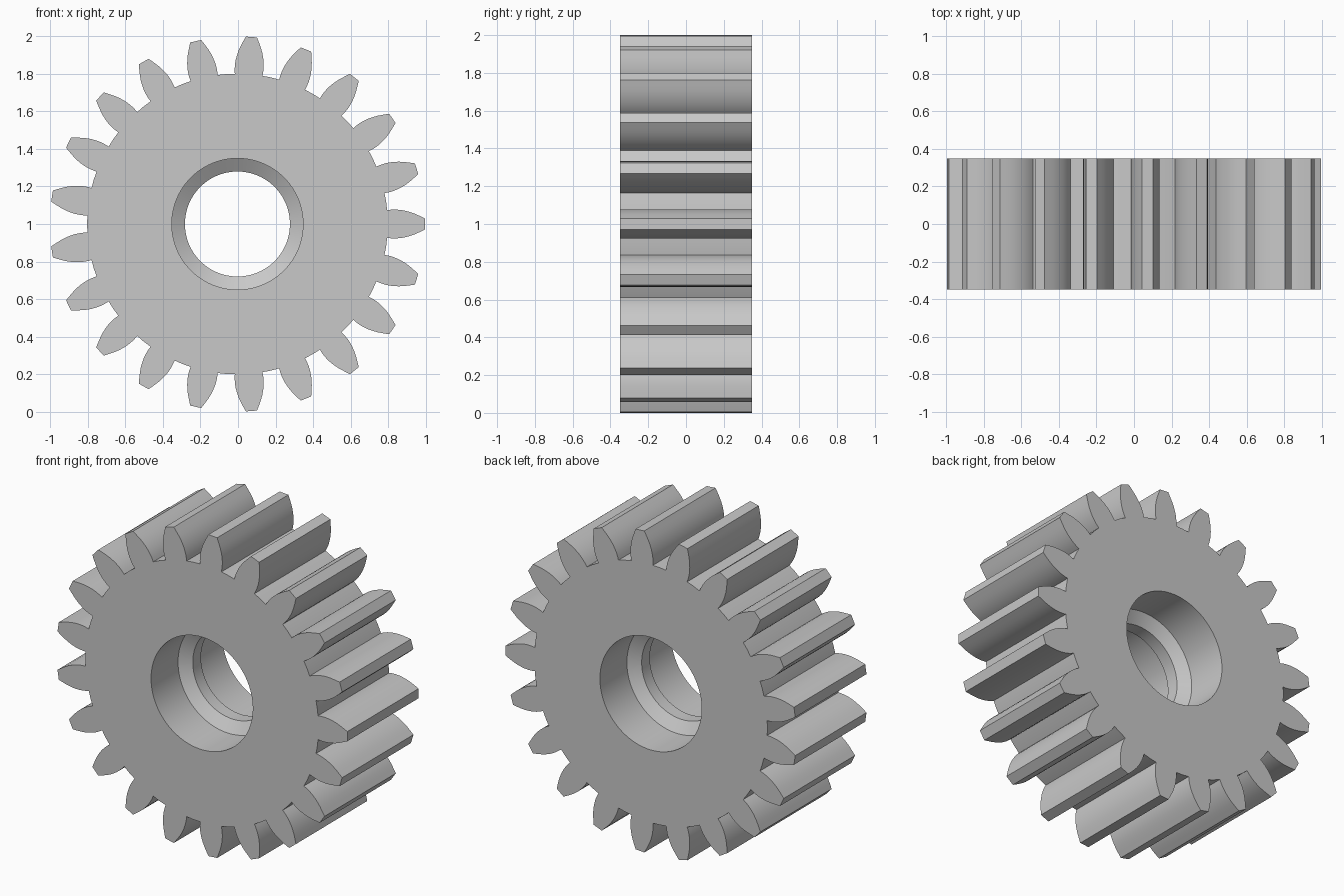
import bpy, bmesh, math

if "Cube" in bpy.data.objects:
    bpy.data.objects.remove(bpy.data.objects["Cube"])

TEETH = 21
HALF_WIDTH = 0.35
ROOT = 0.802
SHIFT_X = -0.003
# tooth flank: (distance from axis, half thickness)
FLANK = [(0.798, 0.074), (0.82, 0.0765), (0.845, 0.077), (0.87, 0.075), (0.895, 0.0705),
         (0.92, 0.064), (0.945, 0.055), (0.97, 0.044), (1.0, 0.03)]
# bore: (position along the axis, radius), wide at both ends with a bevelled lip between
BORE = [(-0.35, 0.35), (-0.085, 0.35), (-0.04, 0.28),
        (0.04, 0.28), (0.085, 0.35), (0.35, 0.35)]
BORE_SEGMENTS = 96


def gear_outline():
    points = []
    for i in range(TEETH):
        a = math.tau * i / TEETH
        ca, sa = math.cos(a), math.sin(a)
        tooth = [(r, -h) for r, h in FLANK] + [(r, h) for r, h in reversed(FLANK)]
        points += [(r * ca - h * sa, r * sa + h * ca) for r, h in tooth]
        # floor of the gap after this tooth
        g = a + math.pi / TEETH
        points.append((ROOT * math.cos(g), ROOT * math.sin(g)))
    return points


def circle(radius):
    return [(radius * math.cos(math.tau * i / BORE_SEGMENTS),
             radius * math.sin(math.tau * i / BORE_SEGMENTS)) for i in range(BORE_SEGMENTS)]


def add_loop(bm, points, y):
    return [bm.verts.new((x + SHIFT_X, y, z + 1.0)) for x, z in points]


def bridge(bm, a, b):
    n = len(a)
    for i in range(n):
        j = (i + 1) % n
        bm.faces.new((a[i], a[j], b[j], b[i]))


def loop_edges(bm, verts):
    return [bm.edges.get((verts[i - 1], verts[i])) for i in range(len(verts))]


bm = bmesh.new()

# toothed rim
outline = gear_outline()
rim = [add_loop(bm, outline, y) for y in (-HALF_WIDTH, HALF_WIDTH)]
bridge(bm, rim[0], rim[1])

# stepped bore
bore = [add_loop(bm, circle(r), y) for y, r in BORE]
for a, b in zip(bore, bore[1:]):
    bridge(bm, b, a)

# flat end faces between rim and bore
for outer, inner, side in ((rim[0], bore[0], -1), (rim[1], bore[-1], 1)):
    edges = loop_edges(bm, outer) + loop_edges(bm, inner)
    bmesh.ops.triangle_fill(bm, edges=edges, use_beauty=True, normal=(0, side, 0))

bmesh.ops.recalc_face_normals(bm, faces=bm.faces[:])
mesh = bpy.data.meshes.new("spur_gear")
bm.to_mesh(mesh)
bm.free()

steel = bpy.data.materials.new("steel_grey")
steel.diffuse_color = (0.58, 0.58, 0.58, 1.0)
steel.use_nodes = True
steel.node_tree.nodes["Principled BSDF"].inputs["Base Color"].default_value = steel.diffuse_color
mesh.materials.append(steel)

gear = bpy.data.objects.new("spur_gear", mesh)
bpy.context.collection.objects.link(gear)
bpy.context.view_layer.objects.active = gear
gear.select_set(True)
bpy.ops.object.shade_smooth_by_angle(angle=math.radians(25))
